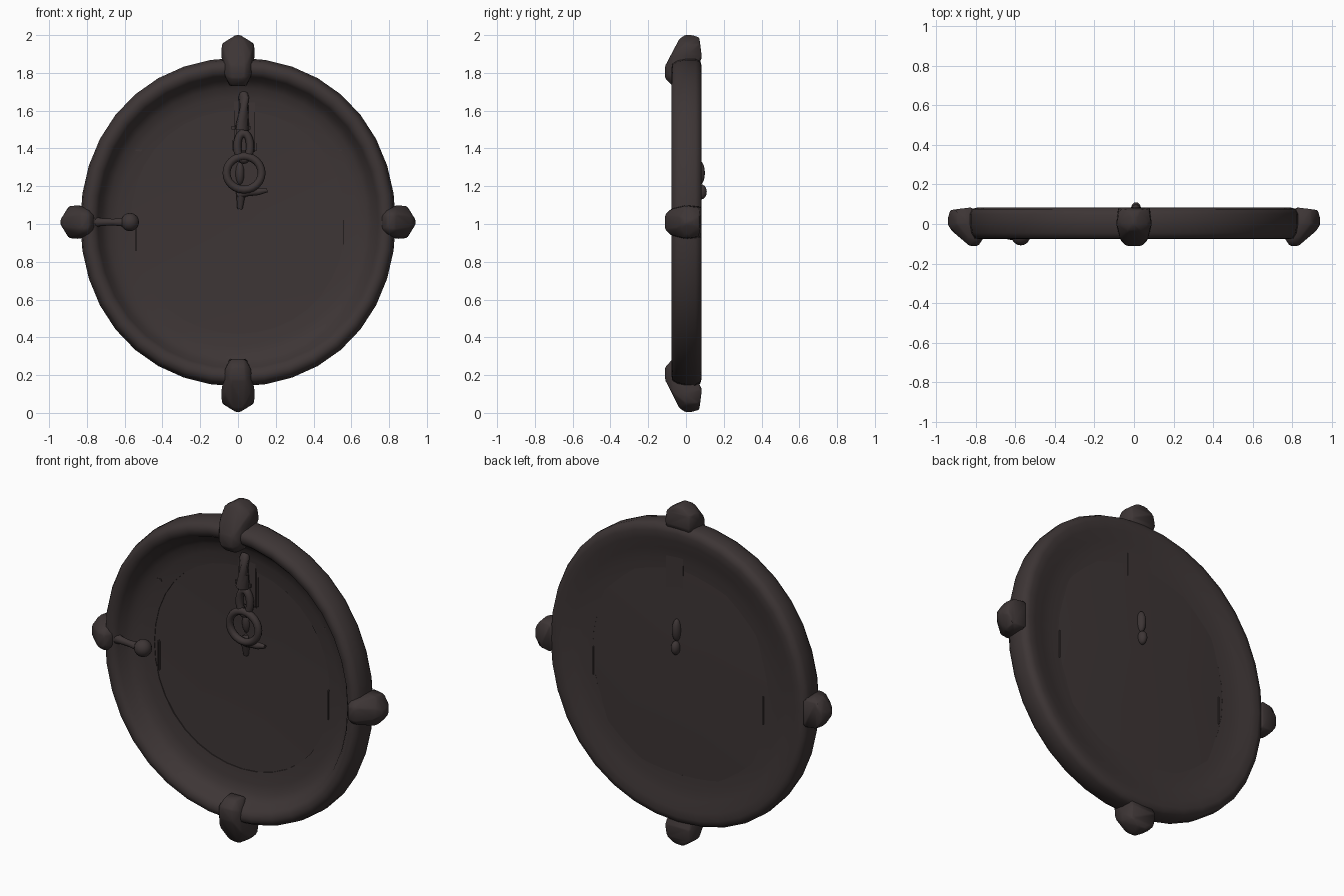
import bpy, bmesh, math
from mathutils import Vector, Matrix

cube = bpy.data.objects.get("Cube")
if cube:
    bpy.data.objects.remove(cube)

iron = bpy.data.materials.new("dark brown iron")
iron.use_nodes = True
COLOR = (0.047, 0.036, 0.036, 1)
iron.diffuse_color = COLOR
bsdf = iron.node_tree.nodes["Principled BSDF"]
bsdf.inputs["Base Color"].default_value = COLOR
bsdf.inputs["Roughness"].default_value = 0.8

CZ = 1.01          # height of the hatch centre
RX, RZ = 0.835, 0.87


def finish(name, bm, angle=40):
    bmesh.ops.recalc_face_normals(bm, faces=bm.faces)
    mesh = bpy.data.meshes.new(name)
    bm.to_mesh(mesh)
    bm.free()
    mesh.materials.append(iron)
    ob = bpy.data.objects.new(name, mesh)
    bpy.context.collection.objects.link(ob)
    bpy.ops.object.select_all(action='DESELECT')
    ob.select_set(True)
    bpy.context.view_layer.objects.active = ob
    bpy.ops.object.shade_smooth_by_angle(angle=math.radians(angle))


def skin(bm, loops, closed):
    """Quads between neighbouring loops of equal length."""
    n = len(loops[0])
    following = loops[1:] + (loops[:1] if closed else [])
    for a, b in zip(loops, following):
        for k in range(n):
            bm.faces.new((a[k], a[(k + 1) % n], b[(k + 1) % n], b[k]))


def tube(name, points, radii, sides=10):
    """Round bar through points with a radius at each point."""
    bm = bmesh.new()
    pts = [Vector(p) for p in points]
    loops = []
    for i, p in enumerate(pts):
        d = pts[min(i + 1, len(pts) - 1)] - pts[max(i - 1, 0)]
        q = d.to_track_quat('Z', 'Y')
        loops.append([bm.verts.new(p + q @ Vector((radii[i] * math.cos(a), radii[i] * math.sin(a), 0)))
                      for a in (math.tau * k / sides for k in range(sides))])
    skin(bm, loops, False)
    bm.faces.new(loops[0])
    bm.faces.new(loops[-1])
    finish(name, bm, 60)


def ring(name, centre, rx, rz, thick, steps=24, sides=8):
    """Upright closed loop of round bar."""
    bm = bmesh.new()
    loops = []
    for i in range(steps):
        a = math.tau * i / steps
        out = Vector((math.cos(a), 0, math.sin(a)))
        mid = Vector(centre) + Vector((rx * out.x, 0, rz * out.z))
        loops.append([bm.verts.new(mid + out * thick * math.cos(t) + Vector((0, thick * math.sin(t), 0)))
                      for t in (math.tau * k / sides for k in range(sides))])
    skin(bm, loops, True)
    finish(name, bm, 60)


def rim():
    # cross-section as (fraction of radius, depth), inner edge round the front to the back
    section = [(0.68, 0.038), (0.76, 0.03), (0.82, 0.018), (0.865, -0.01), (0.89, -0.05),
               (0.91, -0.07), (0.94, -0.077), (0.97, -0.072), (0.99, -0.045), (1.0, 0.0), (1.0, 0.05),
               (0.985, 0.075), (0.95, 0.083), (0.90, 0.079), (0.83, 0.064), (0.76, 0.055), (0.68, 0.052)]
    steps = 36
    bm = bmesh.new()
    loops = []
    for i in range(steps):
        a = math.tau * i / steps
        swell = 1 + 0.015 * math.sin(2 * a) ** 2
        loops.append([bm.verts.new((RX * f * swell * math.cos(a), y, CZ + RZ * f * swell * math.sin(a)))
                      for f, y in section])
    skin(bm, loops, True)
    finish("rim", bm, 60)


def dished_panel():
    # shallow faceted dish, deepest just above the centre
    outline = [(0.53, 0.55), (0.60, 1.05), (0.55, 1.40), (0.33, 1.60), (0, 1.68)]
    outline += [(-x, z) for x, z in reversed(outline[:-1])]
    outline += [(-0.28, 0.37), (0.28, 0.37)]
    bm = bmesh.new()
    for thick in (0, 0.01):
        edge = [bm.verts.new((x, 0.04 + thick, z)) for x, z in outline]
        hub = bm.verts.new((0, 0.068 + thick, 1.07))
        for i, v in enumerate(edge):
            bm.faces.new((hub, v, edge[(i + 1) % len(edge)]))
    bmesh.ops.bridge_loops(bm, edges=[e for e in bm.edges if e.is_boundary])
    finish("dished_panel", bm, 40)


def lug(name, turn, tip, length):
    """Pointed knuckle clasping the rim; tip is its distance from the centre."""
    bm = bmesh.new()
    # (distance in from tip, half width, depth)
    half = [(0, 0.012, -0.005), (0, 0.012, 0.03), (0.012, 0.03, 0.07), (0.02, 0.03, -0.035),
            (0.045, 0.085, 0.0), (0.045, 0.075, 0.075), (0.10, 0.09, 0.0), (0.12, 0.08, 0.084),
            (0.10, 0.07, -0.07), (0.6 * length, 0.04, -0.11), (0.85 * length, 0.035, -0.11),
            (0.80 * length, 0.07, -0.08), (length, 0.035, -0.07), (length, 0.045, 0.0)]
    for d, w, y in half:
        for s in (1, -1):
            bm.verts.new((s * w, y, tip - d))
    bmesh.ops.convex_hull(bm, input=bm.verts)
    bmesh.ops.bevel(bm, geom=bm.edges[:], offset=0.006, segments=1, affect='EDGES')
    bm.transform(Matrix.Translation((0, 0, CZ)) @ Matrix.Rotation(turn, 4, 'Y'))
    finish(name, bm, 60)


def block(name, centre, size, bevel=0.01):
    bm = bmesh.new()
    bmesh.ops.create_cube(bm, size=1, matrix=Matrix.Translation(centre) @ Matrix.Diagonal((*size, 1)))
    bmesh.ops.bevel(bm, geom=bm.edges[:], offset=bevel, segments=2, affect='EDGES')
    finish(name, bm)


def ball(name, centre, size):
    bm = bmesh.new()
    bmesh.ops.create_uvsphere(bm, u_segments=16, v_segments=10, radius=1,
                              matrix=Matrix.Translation(centre) @ Matrix.Diagonal((*size, 1)))
    finish(name, bm, 60)


rim()
dished_panel()

# four knuckles around the rim
lug("top_lug", 0, 0.99, 0.27)
lug("bottom_lug", math.pi, 1.005, 0.28)
lug("left_lug", math.pi / 2, 0.94, 0.18)
lug("right_lug", -math.pi / 2, 0.94, 0.18)

# handle knob reaching in from the right side of the rim
tube("knob_stem", [(-0.78, -0.03, 1.01), (-0.73, -0.045, 1.01), (-0.66, -0.055, 1.01), (-0.58, -0.06, 1.01)],
     [0.045, 0.022, 0.018, 0.028])
ball("knob_ball", (-0.572, -0.06, 1.01), (0.048, 0.048, 0.048))

# hanging ring and its bracket
block("bracket_plate", (0.035, 0.045, 1.55), (0.13, 0.025, 0.34))
tube("bracket_bar", [(0.03, 0.03, 1.685), (0.03, 0.015, 1.67), (0.03, 0.01, 1.58), (0.02, 0.015, 1.50)],
     [0.024, 0.028, 0.028, 0.038])
block("bracket_collar", (0.015, 0.025, 1.51), (0.10, 0.06, 0.07), 0.025)
ring("chain_link", (0.03, 0.02, 1.41), 0.034, 0.07, 0.022)
ring("hanging_ring", (0.032, 0.01, 1.27), 0.093, 0.088, 0.021)

# small catch under the ring, with its mount showing through the back
tube("catch_pin", [(0.0, 0.05, 1.155), (0.05, 0.035, 1.17), (0.11, 0.03, 1.172), (0.155, 0.03, 1.178)],
     [0.022, 0.024, 0.02, 0.01])
tube("catch_tail", [(0.015, 0.04, 1.19), (0.015, 0.05, 1.15), (0.01, 0.06, 1.08)], [0.022, 0.024, 0.014])
ball("upper_mount", (0.01, 0.07, 1.27), (0.025, 0.03, 0.065))
ball("lower_mount", (0.01, 0.08, 1.17), (0.025, 0.03, 0.04))

# raised seams along the sides of the panel
for side, x in (("left", 0.56), ("right", -0.54)):
    block(side + "_seam", (x, 0.045, 0.94), (0.02, 0.03, 0.18), 0.008)
    block(side + "_upper_seam", (x * 0.98, 0.035, 1.39), (0.04, 0.02, 0.02), 0.006)
